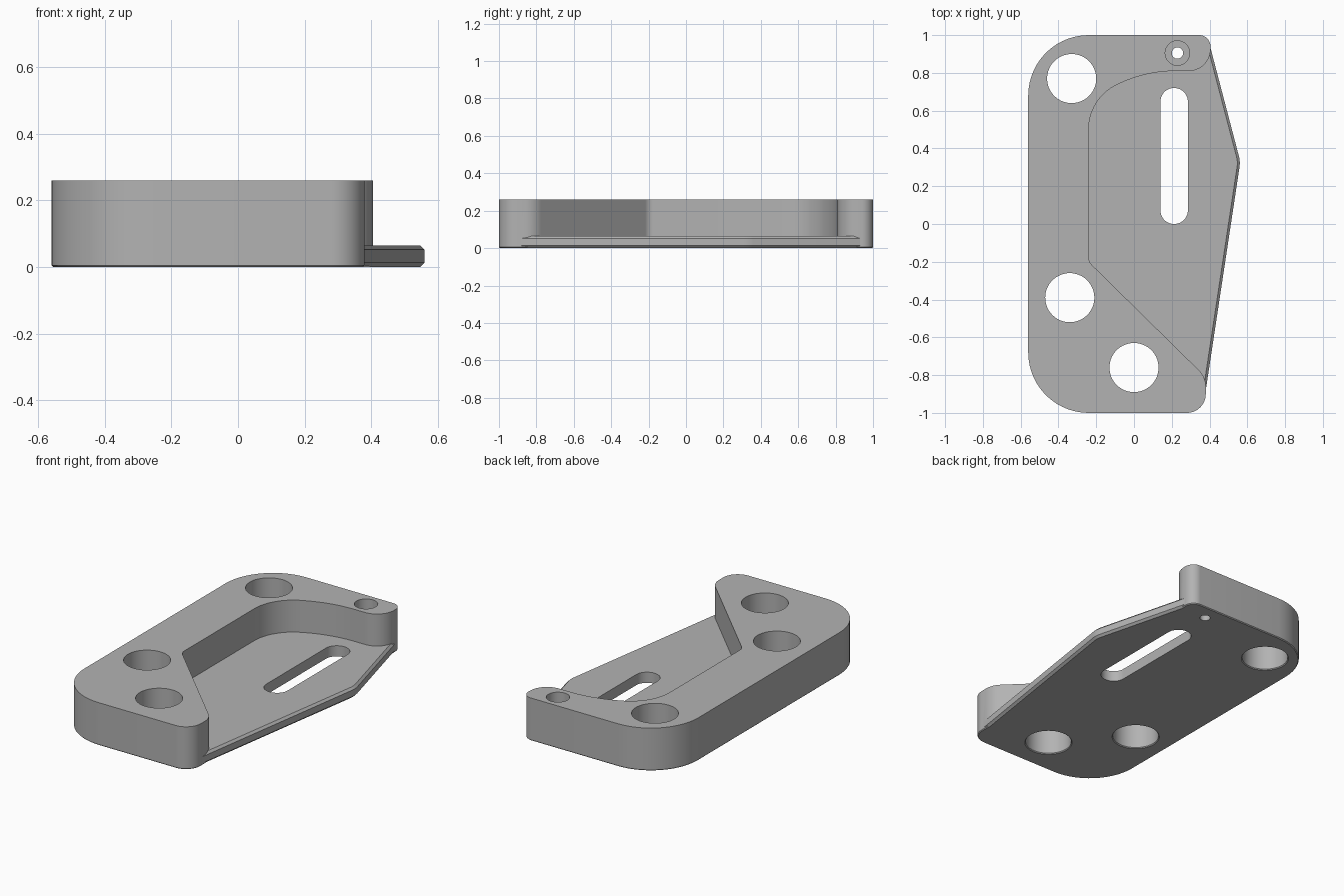
import bpy
import bmesh
import math
from mathutils import Vector

cube = bpy.data.objects.get("Cube")
if cube:
    bpy.data.objects.remove(cube, do_unlink=True)

grey = bpy.data.materials.new("machined grey")
grey.use_nodes = True
COLOUR = (0.45, 0.45, 0.45, 1)
grey.diffuse_color = COLOUR
grey.node_tree.nodes["Principled BSDF"].inputs["Base Color"].default_value = COLOUR


def rounded(corners, inset=0.0, steps=14):
    """Counterclockwise outline from (x, y, radius) corners, moved inward."""
    pts = []
    n = len(corners)
    for i, (x, y, r) in enumerate(corners):
        p = Vector((x, y))
        a = (p - Vector(corners[i - 1][:2])).normalized()
        b = (Vector(corners[(i + 1) % n][:2]) - p).normalized()
        na, nb = Vector((-a.y, a.x)), Vector((-b.y, b.x))
        miter = (na + nb) / (1 + na.dot(nb))
        turn = math.atan2(a.x * b.y - a.y * b.x, a.dot(b))
        side = math.copysign(1, turn)
        centre = p + miter * side * r
        radius = r - side * inset
        start = -side * na
        for k in range(steps + 1):
            t = turn * k / steps
            c, s = math.cos(t), math.sin(t)
            d = Vector((start.x * c - start.y * s, start.x * s + start.y * c))
            pts.append(centre + d * radius)
    return pts


def circle(x, y, r, steps=64):
    return [Vector((x + r * math.cos(2 * math.pi * k / steps),
                    y + r * math.sin(2 * math.pi * k / steps))) for k in range(steps)]


def loft(name, layers):
    """Closed solid through matching outlines, given as (z, outline)."""
    bm = bmesh.new()
    rings = [[bm.verts.new((p.x, p.y, z)) for p in pts] for z, pts in layers]
    n = len(rings[0])
    for lo, hi in zip(rings, rings[1:]):
        for i in range(n):
            j = (i + 1) % n
            bm.faces.new((lo[i], lo[j], hi[j], hi[i]))
    bm.faces.new(rings[0][::-1])
    bm.faces.new(rings[-1])
    bmesh.ops.recalc_face_normals(bm, faces=bm.faces)
    mesh = bpy.data.meshes.new(name)
    bm.to_mesh(mesh)
    bm.free()
    mesh.materials.append(grey)
    ob = bpy.data.objects.new(name, mesh)
    bpy.context.collection.objects.link(ob)
    return ob


def combine(target, tool, operation):
    mod = target.modifiers.new(operation, 'BOOLEAN')
    mod.operation = operation
    mod.solver = 'EXACT'
    mod.object = tool
    bpy.context.view_layer.objects.active = target
    bpy.ops.object.modifier_apply(modifier=mod.name)
    bpy.data.objects.remove(tool, do_unlink=True)


HEIGHT, PLATE, BEVEL, EDGE = 0.26, 0.065, 0.013, 0.005

# Tall C-shaped block
block = [(-0.56, -1, 0.32), (0.38, -1, 0.10), (0.38, -0.81, 0.12),
         (-0.24, -0.20, 0.06), (-0.24, 0.67, 0.263), (0.07, 0.81, 0.70),
         (0.405, 0.81, 0.115), (0.405, 1, 0.06), (-0.56, 1, 0.32)]
body = loft("bracket_body", [(0, rounded(block, EDGE)), (EDGE, rounded(block)),
                             (HEIGHT, rounded(block))])

# Thin plate with chamfered outer edges
plate = [(0.30, -0.95, 0), (0.377, -0.90, 0), (0.563, 0.33, 0.15),
         (0.403, 0.94, 0), (0.30, 0.96, 0), (-0.40, 0.60, 0), (-0.40, -0.60, 0)]
plate = [(x, y, max(r, 0.02)) for x, y, r in plate]
inner, outer = rounded(plate, BEVEL), rounded(plate)
combine(body, loft("thin_plate", [(0, inner), (BEVEL, outer),
                                  (PLATE - BEVEL, outer), (PLATE, inner)]), 'UNION')

# Three large bolt holes with a small chamfer underneath
for x, y in ((-0.33, 0.77), (-0.34, -0.39), (0, -0.76)):
    combine(body, loft("bolt_hole", [(-0.01, circle(x, y, 0.145)),
                                     (EDGE, circle(x, y, 0.13)),
                                     (0.3, circle(x, y, 0.13))]), 'DIFFERENCE')

# Small counterbored screw hole
for r, low in ((0.03, -0.1), (0.065, PLATE)):
    ring = circle(0.23, 0.905, r, 40)
    combine(body, loft("screw_hole", [(low, ring), (0.3, ring)]), 'DIFFERENCE')

# Long adjustment slot
slot = rounded([(0.14, 0, 0.072), (0.285, 0, 0.072),
                (0.285, 0.72, 0.072), (0.14, 0.72, 0.072)])
combine(body, loft("slot", [(-0.1, slot), (0.3, slot)]), 'DIFFERENCE')

bpy.ops.object.select_all(action='DESELECT')
body.select_set(True)
bpy.context.view_layer.objects.active = body
bpy.ops.object.shade_smooth_by_angle(angle=math.radians(25))
